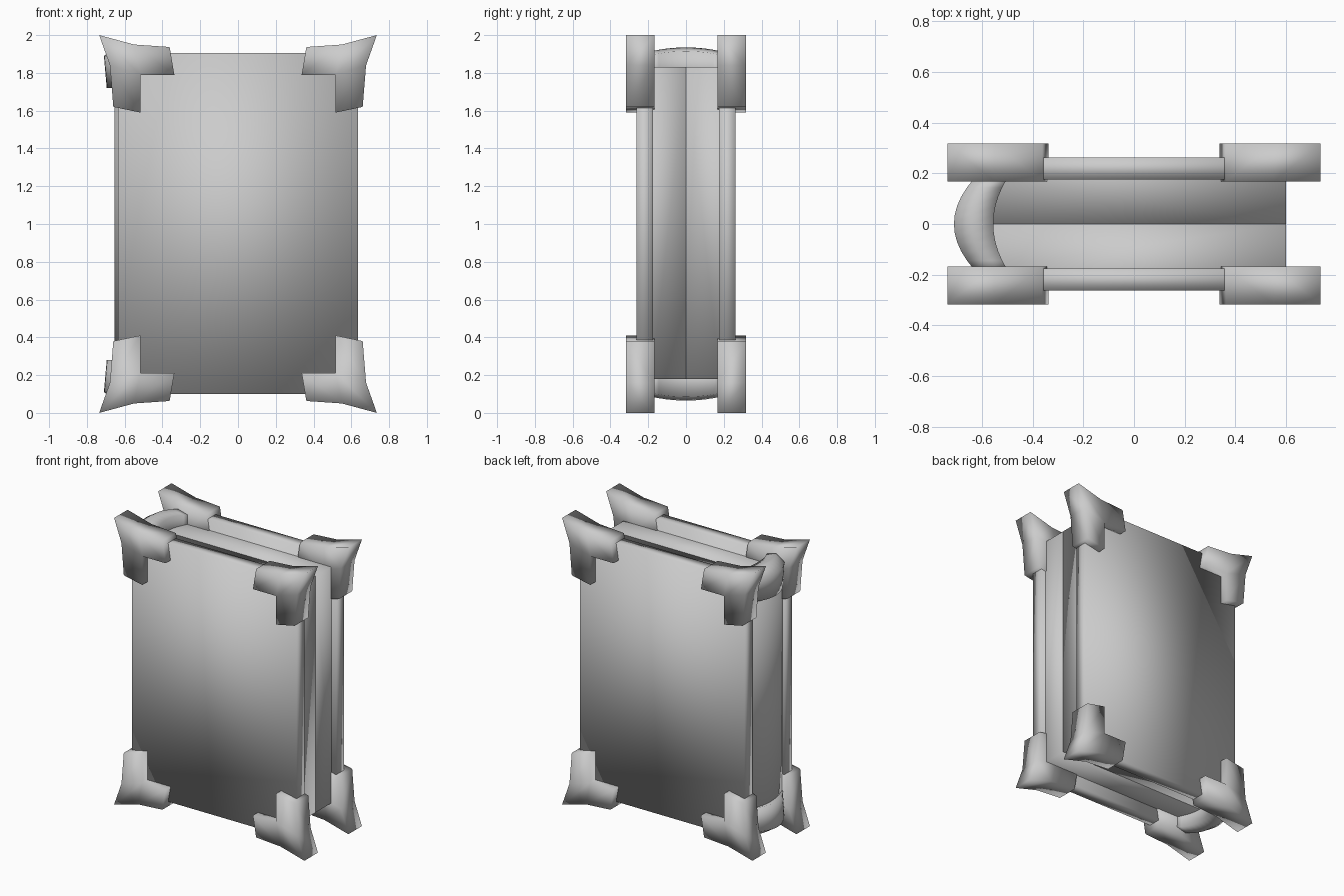
import bpy

if "Cube" in bpy.data.objects:
    bpy.data.objects.remove(bpy.data.objects["Cube"])


def mesh_object(name, verts, faces):
    me = bpy.data.meshes.new(name)
    me.from_pydata(verts, [], faces)
    for p in me.polygons:
        p.use_smooth = True
    ob = bpy.data.objects.new(name, me)
    bpy.context.collection.objects.link(ob)
    return ob


def mirrored(ob, axes, centre):
    m = ob.modifiers.new("mirror", 'MIRROR')
    m.use_axis = axes
    m.use_mirror_merge = False
    m.mirror_object = centre
    return ob


def box(name, lo, hi, skip=()):
    (a, b, c), (d, e, f) = lo, hi
    v = [(x, y, z) for z in (c, f) for y in (b, e) for x in (a, d)]
    sides = {'bottom': (0, 2, 3, 1), 'top': (4, 5, 7, 6), 'front': (0, 1, 5, 4),
             'back': (2, 6, 7, 3), 'left': (0, 4, 6, 2), 'right': (1, 3, 7, 5)}
    return mesh_object(name, v, [s for k, s in sides.items() if k not in skip])


def arc_sweep(name, section, steps=10, half=0.18):
    """Sweep an (x, z, sag, crown) cross-section along y, curving towards the ends."""
    n, verts, faces = len(section), [], []
    for i in range(steps + 1):
        t = 2 * i / steps - 1
        for x, z, sag, crown in section:
            verts.append((x + sag * t * t, half * t, z - crown * t * t))
    for i in range(steps):
        for j in range(n):
            k = (j + 1) % n
            faces.append((i * n + j, i * n + k, (i + 1) * n + k, (i + 1) * n + j))
    faces.append(tuple(reversed(range(n))))
    faces.append(tuple(range(steps * n, steps * n + n)))
    return mesh_object(name, verts, faces)


# Mirror centre at the middle of the book
centre = bpy.data.objects.new("centre", None)
centre.location = (0, 0, 1)
centre.hide_render = True
bpy.context.collection.objects.link(centre)

# Covers: soft-shaded slabs, front and back
mirrored(box("cover", (-0.635, -0.262, 0.10), (0.635, -0.176, 1.905)),
         (False, True, False), centre)

# Page block: two halves meeting in the middle, open where they meet the covers
mirrored(box("pages", (-0.60, -0.18, 0.18), (0.60, 0, 1.83), skip=('front',)),
         (False, True, False), centre)

# Curved spine
arc_sweep("spine", [(-0.655, 0.12, 0.04, 0), (-0.655, 1.88, 0.04, 0),
                    (-0.59, 1.88, 0.04, 0), (-0.59, 0.12, 0.04, 0)], half=0.19)

# Spine end caps, top and bottom
cap = arc_sweep("spine_cap", [(-0.695, 1.72, 0.075, 0), (-0.71, 1.89, 0.08, 0.01),
                              (-0.64, 1.935, 0.07, 0.02), (-0.555, 1.915, 0.055, 0.02),
                              (-0.56, 1.75, 0.055, 0)])
mirrored(cap, (False, False, True), centre)
cap.data.shade_smooth()

# Flared corner guards: an L-shaped outline extruded through the cover thickness
outline = [(0.735, 2.0), (0.55, 1.95), (0.362, 1.937), (0.337, 1.79),
           (0.517, 1.79), (0.517, 1.59), (0.66, 1.62), (0.678, 1.84)]
n = len(outline)
verts = [(x, y, z) for y in (-0.317, -0.168) for x, z in outline]
quads = [(0, 1, 4, 7), (1, 2, 3, 4), (7, 4, 5, 6)]
faces = quads + [tuple(i + n for i in reversed(q)) for q in quads]
faces += [(i, i + n, (i + 1) % n + n, (i + 1) % n) for i in range(n)]
mirrored(mesh_object("corner_guard", verts, faces), (True, True, True), centre)

# Make all outward-facing sides consistent
import bmesh
for ob in bpy.context.collection.objects:
    if ob.type == 'MESH' and ob.name != "pages":
        bm = bmesh.new()
        bm.from_mesh(ob.data)
        bmesh.ops.recalc_face_normals(bm, faces=bm.faces)
        bm.to_mesh(ob.data)
        bm.free()
